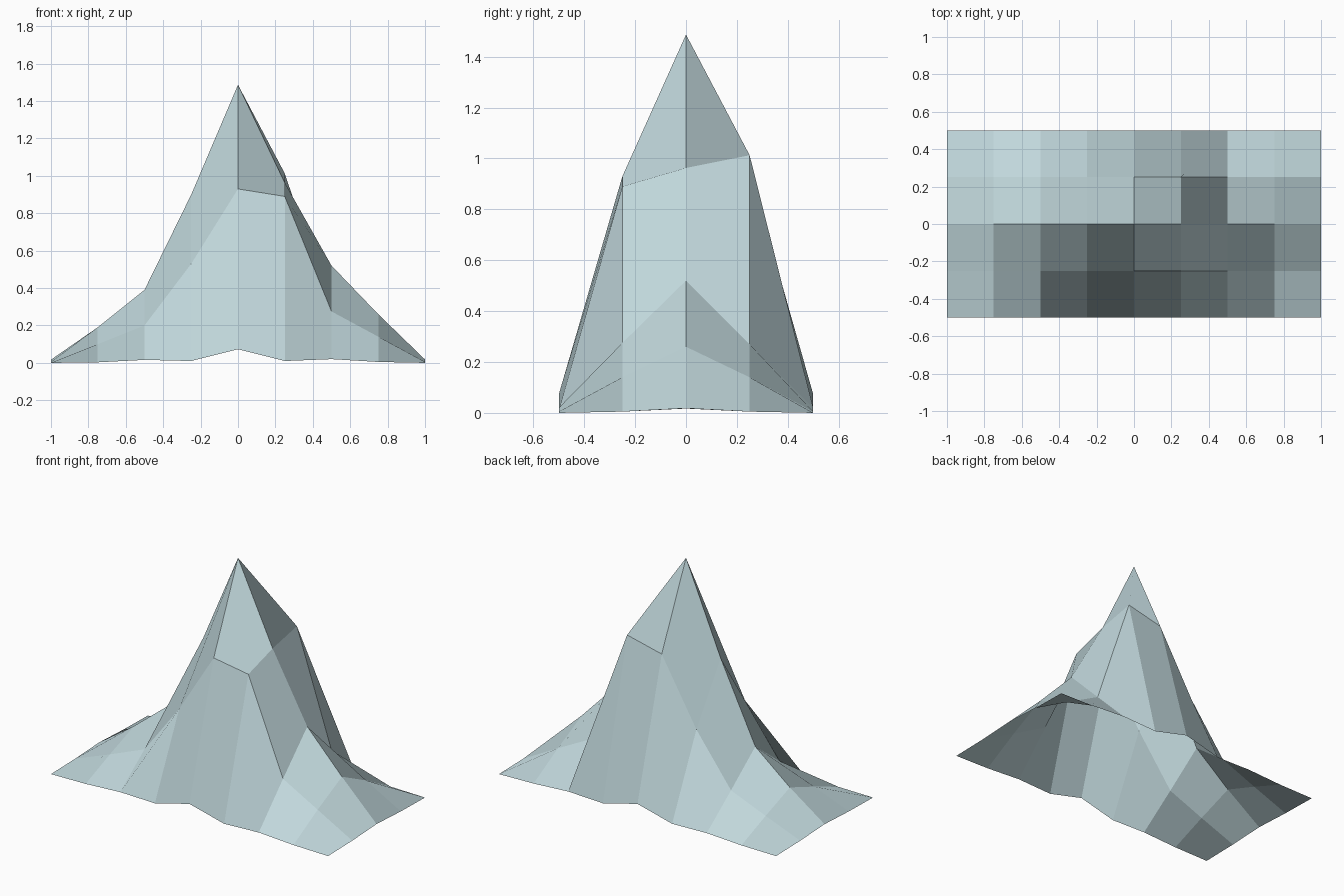
import bpy, bmesh

if "Cube" in bpy.data.objects:
    bpy.data.objects.remove(bpy.data.objects["Cube"])

# Heights along x (-1 to 1 in steps of 0.25), one row per y line
base_row = [0, 0.003, 0.016, 0.01, 0.073, 0.01, 0.02, 0.005, 0]
rows = {
    -2: base_row,
    -1: [0.005, 0.10, 0.20, 0.53, 0.93, 0.89, 0.275, 0.14, 0.005],
    0: [0.017, 0.19, 0.39, 0.90, 1.487, 0.963, 0.52, 0.26, 0.018],
    1: [0.005, 0.10, 0.20, 0.53, 0.955, 1.013, 0.27, 0.14, 0.005],
    2: base_row,
}
STEP = 0.25

# Mountain: an open low-poly sheet of 8 x 4 quads lifted to the heights
bm = bmesh.new()
grid = [[bm.verts.new(((i - 4) * STEP, j * STEP, z)) for i, z in enumerate(rows[j])]
        for j in sorted(rows)]
for low, high in zip(grid, grid[1:]):
    for i in range(8):
        bm.faces.new((low[i], low[i + 1], high[i + 1], high[i]))

mesh = bpy.data.meshes.new("mountain")
bm.to_mesh(mesh)
bm.free()
mountain = bpy.data.objects.new("mountain", mesh)
bpy.context.collection.objects.link(mountain)

# Pale blue-grey rock
rock = bpy.data.materials.new("pale_blue_grey")
rock.diffuse_color = (0.53, 0.68, 0.71, 1)
rock.use_nodes = True
rock.node_tree.nodes["Principled BSDF"].inputs["Base Color"].default_value = rock.diffuse_color
mesh.materials.append(rock)
